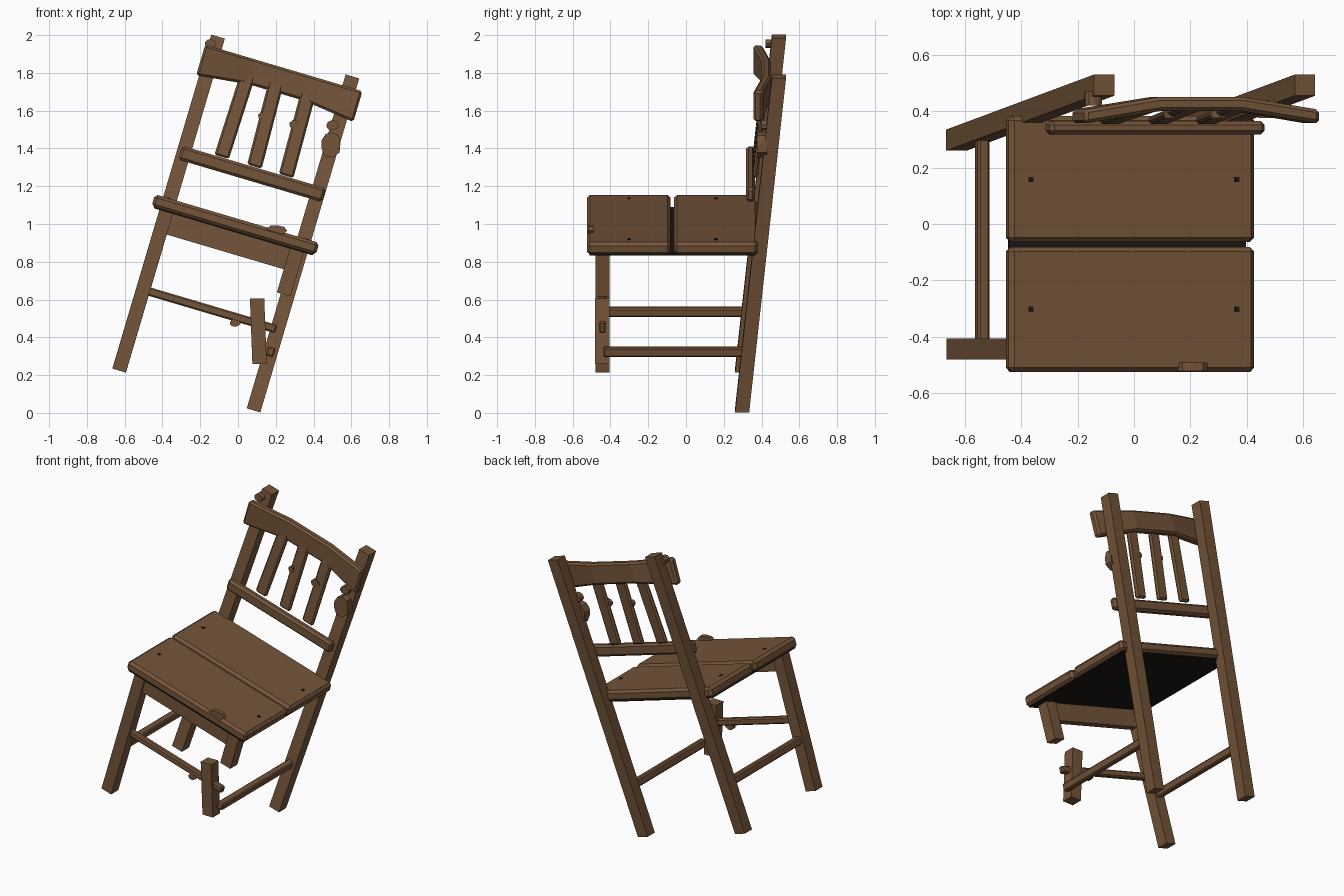
import bpy, bmesh, math, random
from mathutils import Matrix, Vector

if "Cube" in bpy.data.objects:
    bpy.data.objects.remove(bpy.data.objects["Cube"])

random.seed(4)
TILT = Matrix.Rotation(math.radians(16.5), 4, 'Y')   # whole chair leans sideways


def material(name, rgb):
    m = bpy.data.materials.new(name)
    m.diffuse_color = (*rgb, 1)
    m.use_nodes = True
    m.node_tree.nodes["Principled BSDF"].inputs["Base Color"].default_value = m.diffuse_color
    return m


WOOD = material("brown_wood", (0.175, 0.090, 0.042))
DARK = material("dark_iron", (0.012, 0.008, 0.007))


def loft(name, sections, bevel=0.0, mat=WOOD, tilt=True):
    """Skin a list of matching closed outlines, with end caps."""
    bm = bmesh.new()
    rings = [[bm.verts.new(p) for p in s] for s in sections]
    n = len(rings[0])
    for r0, r1 in zip(rings, rings[1:]):
        for i in range(n):
            j = (i + 1) % n
            bm.faces.new((r0[i], r0[j], r1[j], r1[i]))
    bm.faces.new(rings[0])
    bm.faces.new(rings[-1])
    bmesh.ops.recalc_face_normals(bm, faces=bm.faces[:])
    if tilt:
        bm.transform(TILT)
    me = bpy.data.meshes.new(name)
    bm.to_mesh(me)
    bm.free()
    me.materials.append(mat)
    ob = bpy.data.objects.new(name, me)
    bpy.context.collection.objects.link(ob)
    if bevel:
        b = ob.modifiers.new("bevel", 'BEVEL')
        b.width, b.segments, b.limit_method = bevel, 1, 'ANGLE'
    return ob


def beam(name, p0, p1, w, d, bevel=0.0, **kw):
    """Upright bar from p0 to p1, w wide in x and d deep in y."""
    corners = ((-1, -1), (1, -1), (1, 1), (-1, 1))
    return loft(name, [[(p[0] + sx * w / 2, p[1] + sy * d / 2, p[2]) for sx, sy in corners]
                       for p in (p0, p1)], bevel, **kw)


def box(name, x0, x1, y0, y1, z0, z1, bevel=0.0, **kw):
    cx, cy = (x0 + x1) / 2, (y0 + y1) / 2
    return beam(name, (cx, cy, z0), (cx, cy, z1), x1 - x0, y1 - y0, bevel, **kw)


def splinter(name, x, z, w, h, y0, y1):
    """Jagged chip of wood, placed in upright coordinates."""
    pts = []
    for i in range(9):
        a = math.tau * i / 9
        r = random.uniform(0.8, 1.1)
        pts.append((x + w / 2 * r * math.cos(a), z + h / 2 * r * math.sin(a)))
    return loft(name, [[(px, y, pz) for px, pz in pts] for y in (y0, y1)], tilt=False)


# Raked back posts
for side, x in (("left", -0.667), ("right", 0.075)):
    beam(f"back_leg_{side}", (x, 0.297, 0.036), (x, 0.492, 1.88), 0.075, 0.075)

# Front legs: the right one is snapped, its foot stands loose
box("front_leg_left", -0.704, -0.63, -0.48, -0.405, 0.036, 0.92)
box("front_leg_right_stump", 0.016, 0.092, -0.48, -0.405, 0.67, 0.92)
beam("front_leg_right_broken", (0.114, -0.443, 0.26), (0.101, -0.443, 0.606),
     0.076, 0.075, tilt=False)

# Front apron and stretchers
box("front_apron", -0.64, 0.03, -0.465, -0.42, 0.798, 0.92)
box("front_stretcher", -0.64, 0.068, -0.461, -0.425, 0.46, 0.505, 0.008)
for side, x in (("left", -0.667), ("right", 0.073)):
    box(f"side_stretcher_{side}", x - 0.022, x + 0.022, -0.438, 0.31, 0.335, 0.385, 0.008)

# Seat planks, dark underside and nails
for side, y0, y1 in (("front", -0.525, -0.081), ("back", -0.064, 0.382)):
    box(f"seat_plank_{side}", -0.75, 0.157, y0, y1, 0.917, 0.985, 0.016)
box("seat_underside", -0.735, 0.142, -0.51, 0.367, 0.912, 0.919, mat=DARK)
for x in (-0.673, 0.089):
    for y in (-0.302, 0.158):
        box("seat_nail", x - 0.009, x + 0.009, y - 0.009, y + 0.009, 0.98, 0.988, mat=DARK)

# Back rails: straight lower one, bowed upper one
box("lower_back_rail", -0.685, 0.11, 0.317, 0.365, 1.196, 1.272, 0.014)
stations = ((-0.72, 0.355, 1.65), (-0.441, 0.4, 1.684), (-0.135, 0.4, 1.684), (0.148, 0.355, 1.65))
loft("top_back_rail", [[(x, y, z), (x, y + 0.05, z), (x, y + 0.05, 1.82), (x, y, 1.82)]
                       for x, y, z in stations], 0.012)

# Back slats
for xb, xt in ((-0.468, -0.458), (-0.287, -0.303), (-0.112, -0.124)):
    beam("back_slat", (xb, 0.367, 1.275), (xt, 0.415, 1.74), 0.08, 0.028, 0.01)

# Splintered chips
for spot, x, z, w, h, y0, y1 in (
        ("post_upper", 0.50, 1.525, 0.075, 0.055, 0.40, 0.44),
        ("post_lower", 0.49, 1.425, 0.12, 0.14, 0.375, 0.43),
        ("post_top", -0.145, 1.955, 0.06, 0.05, 0.42, 0.47),
        ("seat_edge", 0.20, 0.965, 0.12, 0.065, -0.52, -0.49),
        ("stretcher", -0.015, 0.475, 0.06, 0.04, -0.46, -0.43),
        ("slat_middle", 0.125, 1.57, 0.04, 0.05, 0.375, 0.40),
        ("slat_right", 0.30, 1.525, 0.06, 0.06, 0.375, 0.40)):
    splinter(f"splinter_{spot}", x, z, w, h, y0, y1)
